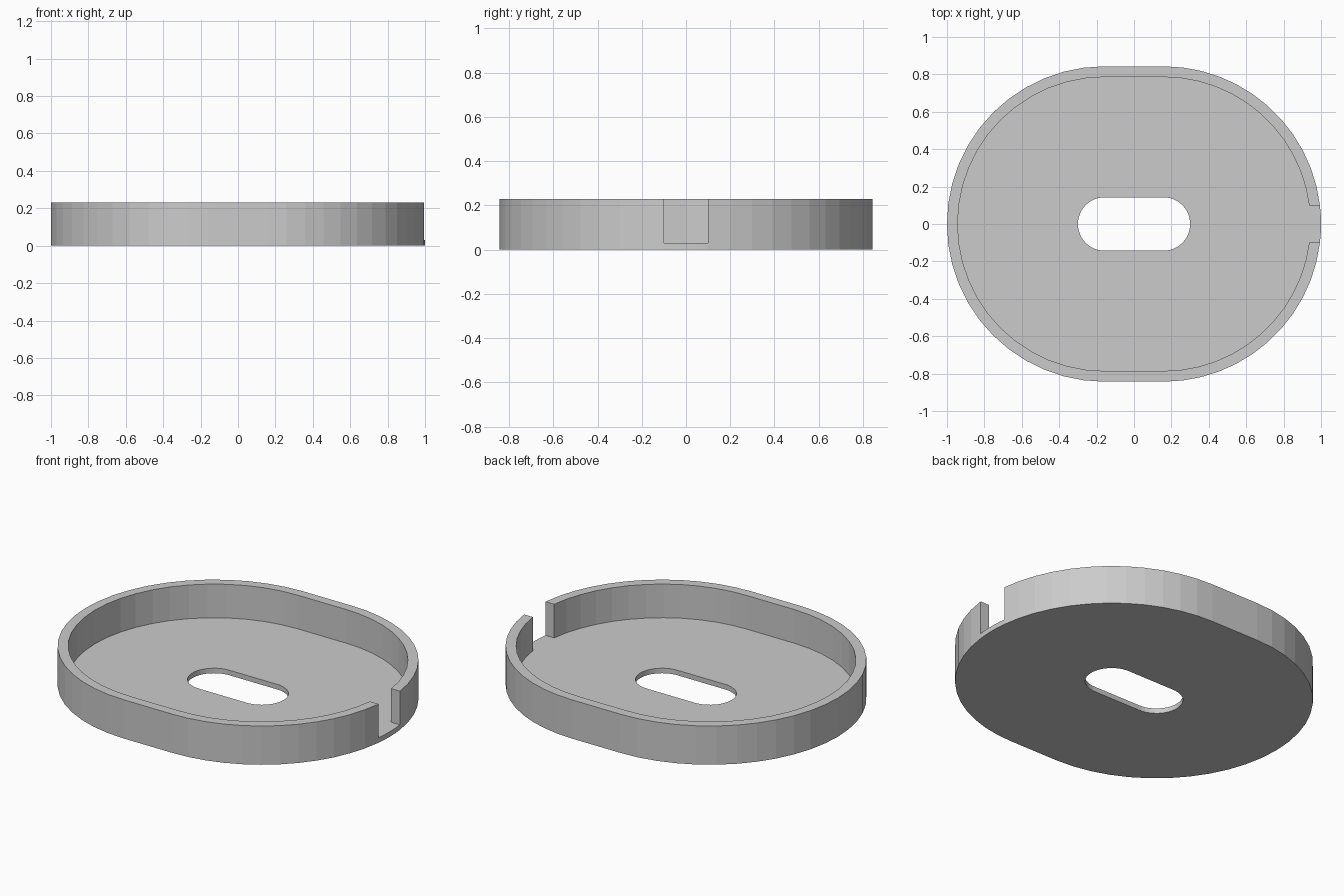
import bpy, bmesh, math

cube = bpy.data.objects.get("Cube")
if cube:
    bpy.data.objects.remove(cube, do_unlink=True)

HEIGHT, FLOOR = 0.23, 0.03
CENTRE = 0.157                              # half the length of the straight sides
OUTER, INNER, SLOT = 0.843, 0.786, 0.143    # end radii of the three outlines
NOTCH = 0.1                                 # half width of the notch
QUARTER, GAP = 12, 4                        # segments per quarter turn, and across the notch


def outline(radius, notch_angle):
    """Rounded slot outline, starting and ending beside the notch at +x."""
    right_top = [notch_angle + (math.pi / 2 - notch_angle) * i / QUARTER
                 for i in range(QUARTER + 1)]
    left = [math.pi / 2 + math.pi * i / (2 * QUARTER) for i in range(2 * QUARTER + 1)]
    across = [notch_angle * (2 * i / GAP - 1) for i in range(1, GAP)]
    pts = [(CENTRE, a) for a in right_top] + [(-CENTRE, a) for a in left]
    pts += [(CENTRE, -a) for a in reversed(right_top)] + [(CENTRE, a) for a in across]
    return [(c + radius * math.cos(a), radius * math.sin(a)) for c, a in pts]


bm = bmesh.new()


def ring(radius, z, angle):
    return [bm.verts.new((x, y, z)) for x, y in outline(radius, angle)]


outer_angle = math.asin(NOTCH / OUTER)
inner_angle = math.asin(NOTCH / INNER)
slot_bottom = ring(SLOT, 0, inner_angle)
slot_top = ring(SLOT, FLOOR, inner_angle)
inner_floor = ring(INNER, FLOOR, inner_angle)
inner_top = ring(INNER, HEIGHT, inner_angle)
outer_top = ring(OUTER, HEIGHT, outer_angle)
outer_floor = ring(OUTER, FLOOR, outer_angle)
outer_bottom = ring(OUTER, 0, outer_angle)

# Base plate all round, wall everywhere except across the notch
base = [outer_floor, outer_bottom, slot_bottom, slot_top, inner_floor]
wall = [inner_floor, inner_top, outer_top, outer_floor]
sill = [inner_floor, outer_floor]
count = len(slot_top)
for i in range(count):
    j = (i + 1) % count
    for section in (base, sill if i >= count - GAP else wall):
        for a, b in zip(section, section[1:]):
            bm.faces.new((a[i], a[j], b[j], b[i]))

# Notch cheeks
for i in (0, count - GAP):
    bm.faces.new([r[i] for r in wall])

bmesh.ops.delete(bm, geom=[v for v in bm.verts if not v.link_faces], context='VERTS')
bmesh.ops.recalc_face_normals(bm, faces=bm.faces)
mesh = bpy.data.meshes.new("tray")
bm.to_mesh(mesh)
bm.free()

grey = bpy.data.materials.new("light grey")
grey.use_nodes = True
colour = (0.6, 0.6, 0.6, 1)
grey.diffuse_color = colour
grey.node_tree.nodes["Principled BSDF"].inputs["Base Color"].default_value = colour
mesh.materials.append(grey)

tray = bpy.data.objects.new("tray", mesh)
bpy.context.collection.objects.link(tray)
